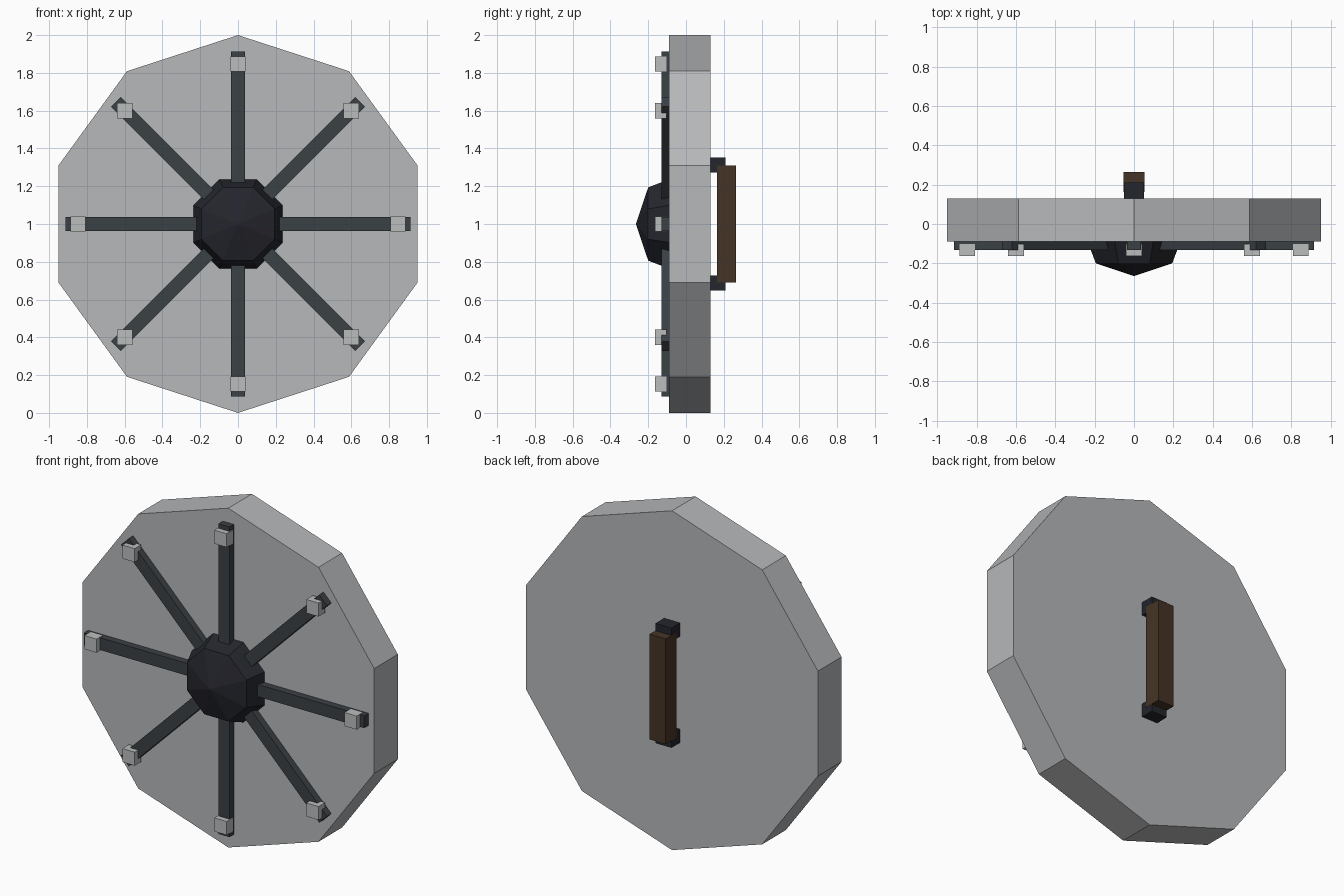
import bpy, bmesh, math
from mathutils import Matrix, Vector

if "Cube" in bpy.data.objects:
    bpy.data.objects.remove(bpy.data.objects["Cube"])


def material(name, r, g, b):
    m = bpy.data.materials.new(name)
    m.diffuse_color = (r, g, b, 1)
    m.use_nodes = True
    m.node_tree.nodes["Principled BSDF"].inputs["Base Color"].default_value = m.diffuse_color
    return m


STEEL = material("steel grey", 0.47, 0.48, 0.49)
RIVET = material("light steel", 0.50, 0.51, 0.515)
IRON = material("dark iron", 0.044, 0.052, 0.06)
BLACK = material("black iron", 0.018, 0.019, 0.026)
WOOD = material("brown wood", 0.060, 0.034, 0.018)
CENTRE = Vector((0, 0, 1))


def finish(name, bm, mat):
    bmesh.ops.recalc_face_normals(bm, faces=bm.faces)
    mesh = bpy.data.meshes.new(name)
    bm.to_mesh(mesh)
    bm.free()
    mesh.materials.append(mat)
    ob = bpy.data.objects.new(name, mesh)
    bpy.context.collection.objects.link(ob)
    return ob


def box(name, lo, hi, mat, matrix=Matrix()):
    lo, hi = Vector(lo), Vector(hi)
    bm = bmesh.new()
    place = matrix @ Matrix.Translation((lo + hi) / 2) @ Matrix.Diagonal((*(hi - lo), 1))
    bmesh.ops.create_cube(bm, size=1, matrix=place)
    return finish(name, bm, mat)


def lathe(name, sides, profile, mat, start):
    """Rings of (radius, y) around the shield axis, capped at both ends."""
    bm = bmesh.new()
    rings = []
    for r, y in profile:
        angles = [start + math.tau * i / sides for i in range(sides)]
        rings.append([bm.verts.new((r * math.cos(a), y, 1 + r * math.sin(a))) for a in angles]
                     if r else [bm.verts.new((0, y, 1))] * sides)
    for a, b in zip(rings, rings[1:]):
        for i in range(sides):
            j = (i + 1) % sides
            bm.faces.new(list(dict.fromkeys((a[i], a[j], b[j], b[i]))))
    for ring in (rings[0], rings[-1]):
        if len(set(ring)) > 1:
            bm.faces.new(ring)
    return finish(name, bm, mat)


# Ten-sided shield body, one corner at the top
lathe("shield_disc", 10, [(1, 0.13), (1, -0.09)], STEEL, math.pi / 2)

# Eight-sided faceted boss with a pointed front
c = math.cos(math.pi / 8)
lathe("boss", 8, [(0.238 / c, -0.085), (0.194 / c, -0.2), (0, -0.265)], BLACK, math.pi / 8)

# Radial straps, each with an upright square rivet near its tip
for i in range(8):
    a = math.tau * i / 8
    turn = Matrix.Translation(CENTRE) @ Matrix.Rotation(a, 4, 'Y')
    box(f"strap_{i + 1}", (0.15, -0.131, -0.036), (0.914, -0.08, 0.036), IRON, turn)
    p = CENTRE + 0.848 * Vector((math.cos(a), 0, math.sin(a)))
    box(f"rivet_{i + 1}", (-0.04, -0.163, -0.04), (0.04, -0.102, 0.04), RIVET,
        Matrix.Translation(p))

# Wooden grip on the back, held by two brackets
box("grip", (-0.053, 0.163, 0.69), (0.053, 0.265, 1.31), WOOD)
for name, z in (("upper_bracket", 1.313), ("lower_bracket", 0.687)):
    box(name, (-0.052, 0.12, z - 0.04), (0.052, 0.21, z + 0.04), BLACK)
